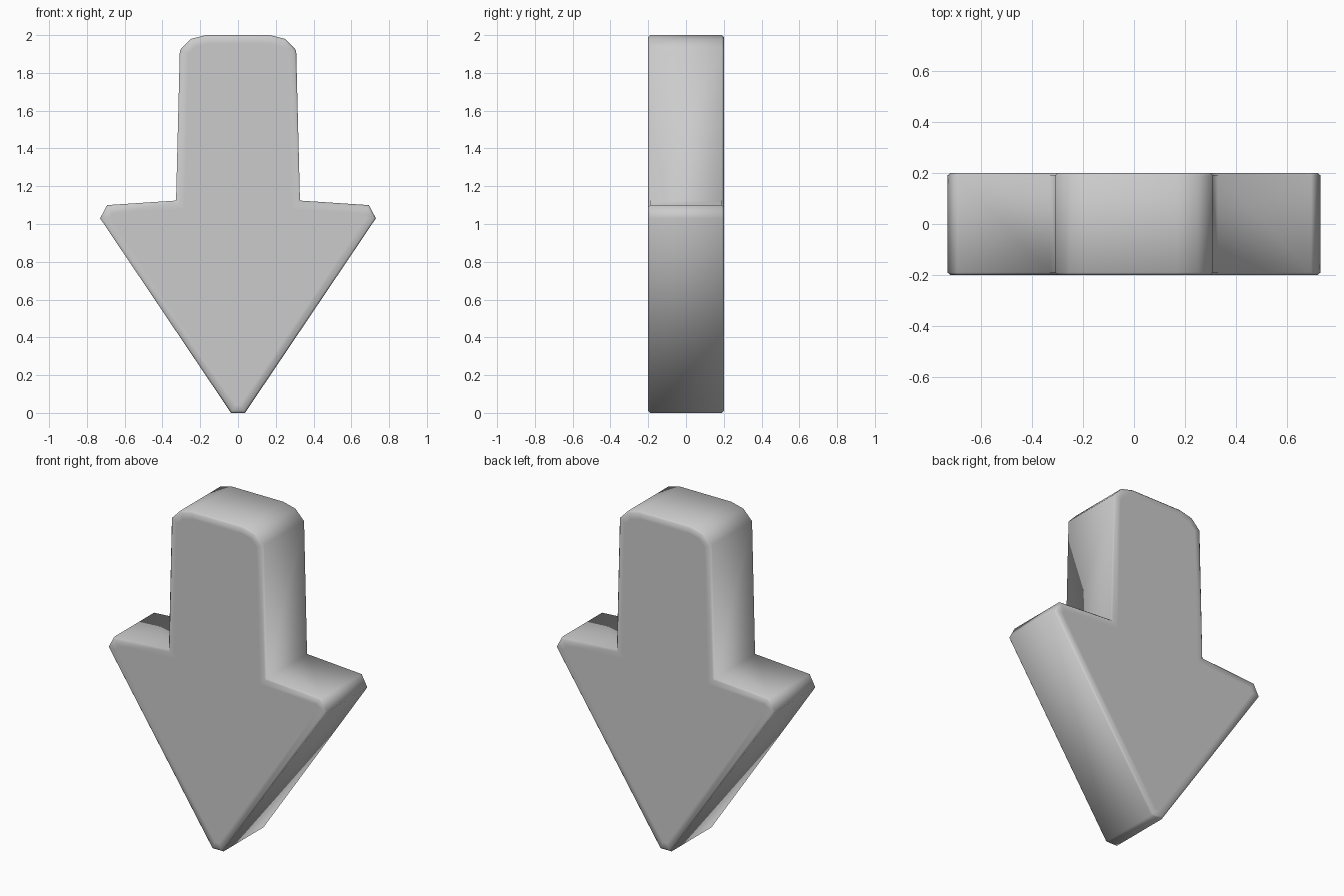
import bpy
import bmesh
import math

cube = bpy.data.objects.get("Cube")
if cube:
    bpy.data.objects.remove(cube, do_unlink=True)

# Plain grey material
grey = bpy.data.materials.new("light_grey")
grey.use_nodes = True
colour = (0.6, 0.6, 0.6, 1.0)
grey.diffuse_color = colour
grey.node_tree.nodes["Principled BSDF"].inputs["Base Color"].default_value = colour

# Right half of the arrow outline (x, z), from tip to top, then mirrored
half = [(0.037, 0), (0.73, 1.03), (0.693, 1.10), (0.328, 1.124),
        (0.308, 1.92), (0.25, 1.98), (0.17, 2.0)]
outline = half + [(-x, z) for x, z in reversed(half)]

DEPTH = 0.4   # full thickness
RIM = 0.01    # softened edge around front and back

# Extrude the outline into a slab
bm = bmesh.new()
y_front = -DEPTH / 2 + RIM
front = bm.faces.new([bm.verts.new((x, y_front, z)) for x, z in outline])
back = bmesh.ops.extrude_face_region(bm, geom=[front], use_keep_orig=True)
moved = [v for v in back["geom"] if isinstance(v, bmesh.types.BMVert)]
bmesh.ops.translate(bm, verts=moved, vec=(0, DEPTH - 2 * RIM, 0))
bmesh.ops.recalc_face_normals(bm, faces=bm.faces)

# Raise a slim bevelled rim, then a flat border that keeps the centre even
caps = [f for f in bm.faces if len(f.verts) == len(outline)]
for cap in caps:
    bmesh.ops.inset_region(bm, faces=[cap], thickness=RIM, depth=RIM,
                           use_even_offset=True)
    bmesh.ops.inset_region(bm, faces=[cap], thickness=0.035, depth=0,
                           use_even_offset=True)

mesh = bpy.data.meshes.new("arrow")
bm.to_mesh(mesh)
bm.free()
mesh.materials.append(grey)
arrow = bpy.data.objects.new("arrow", mesh)
bpy.context.collection.objects.link(arrow)

# Smooth the rounded edges, keep the inner notches sharp
bpy.ops.object.select_all(action="DESELECT")
arrow.select_set(True)
bpy.context.view_layer.objects.active = arrow
bpy.ops.object.shade_smooth_by_angle(angle=math.radians(70))
